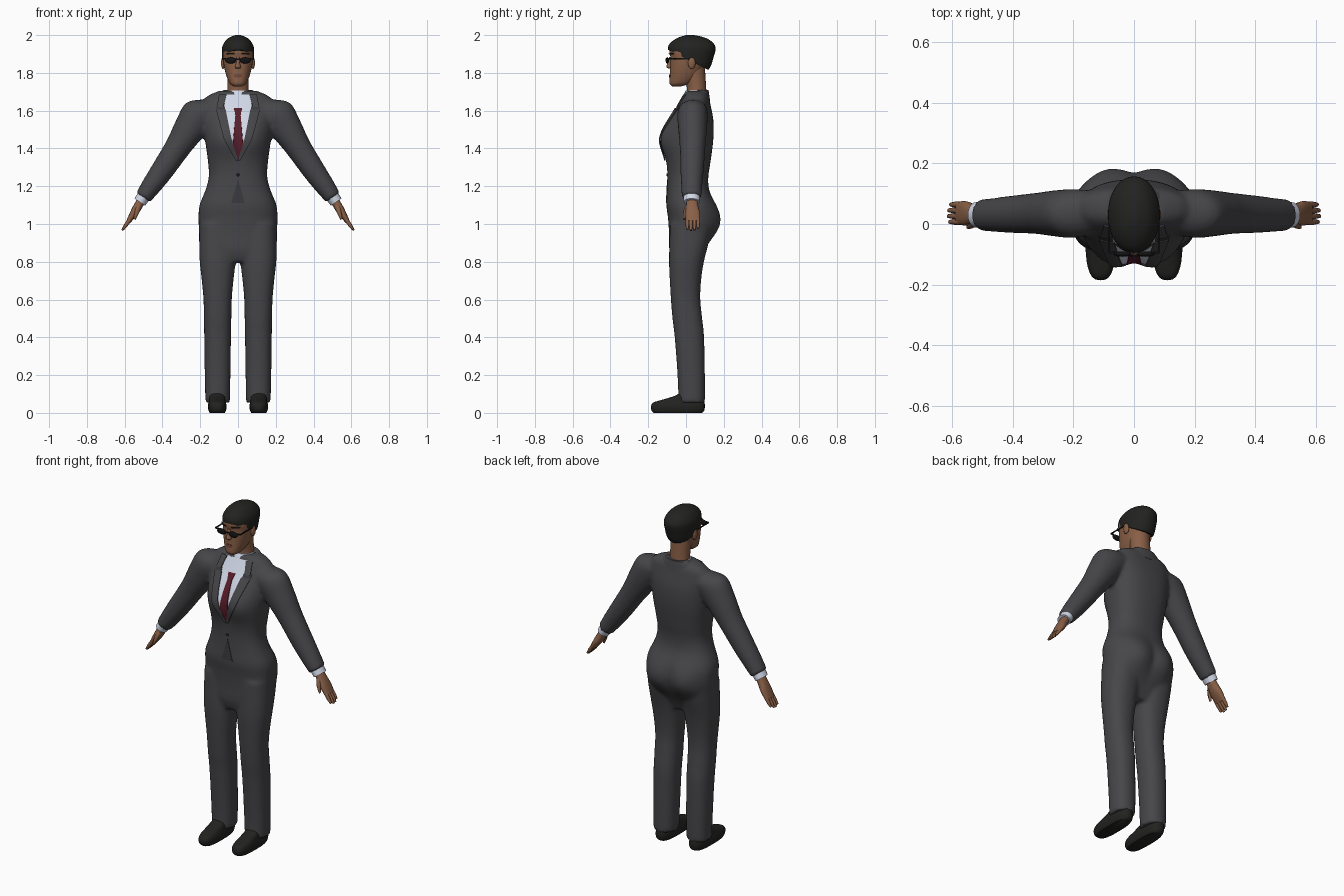
import bpy, bmesh, math
from mathutils import Vector
from mathutils.bvhtree import BVHTree

if "Cube" in bpy.data.objects:
    bpy.data.objects.remove(bpy.data.objects["Cube"])


def material(name, r, g, b):
    m = bpy.data.materials.new(name)
    m.diffuse_color = (r, g, b, 1)
    m.use_nodes = True
    m.node_tree.nodes["Principled BSDF"].inputs["Base Color"].default_value = m.diffuse_color
    return m


SUIT = material("charcoal_suit", .062, .060, .066)
DARK = material("dark_trouser_front", .042, .041, .045)
BLACK = material("black_hair_and_shoes", .016, .016, .015)
GLASS = material("glossy_black", .006, .006, .007)
SKIN = material("brown_skin", .25, .115, .062)
LIP = material("lip_brown", .17, .06, .038)
SHIRT = material("pale_shirt", .64, .68, .80)
TIE = material("dark_red_tie", .10, .012, .022)


def finish(name, bm, mat, angle=50):
    bmesh.ops.recalc_face_normals(bm, faces=bm.faces)
    me = bpy.data.meshes.new(name)
    bm.to_mesh(me)
    bm.free()
    me.materials.append(mat)
    me.shade_smooth()
    me.set_sharp_from_angle(angle=math.radians(angle))
    ob = bpy.data.objects.new(name, me)
    bpy.context.collection.objects.link(ob)
    return ob


def spline(keys, steps):
    """Smooth curve through tuples of numbers."""
    out = []
    for i in range(len(keys) - 1):
        p0, p1, p2 = keys[max(i - 1, 0)], keys[i], keys[i + 1]
        p3 = keys[min(i + 2, len(keys) - 1)]
        for s in range(steps):
            t = s / steps
            out.append([.5 * (2 * b + (c - a) * t + (2 * a - 5 * b + 4 * c - d) * t * t
                              + (3 * b - a - 3 * c + d) * t ** 3)
                        for a, b, c, d in zip(p0, p1, p2, p3)])
    return out + [list(keys[-1])]


def loft(bm, keys, n=24, power=2.0, tilt=0.0, side=1, steps=4):
    """Skin rings (x, y, z, half width, half depth); side=-1 mirrors in x."""
    rings = []
    for x, y, z, a, b in spline(keys, steps):
        ring = []
        for k in range(n):
            c, s = math.cos(math.tau * k / n), math.sin(math.tau * k / n)
            c = math.copysign(abs(c) ** (2 / power), c) * a
            s = math.copysign(abs(s) ** (2 / power), s) * b
            ring.append(bm.verts.new((side * (x + c * math.cos(tilt)), y + s,
                                      z + c * math.sin(tilt))))
        rings.append(ring)
    for r, q in zip(rings, rings[1:]):
        for k in range(n):
            bm.faces.new((r[k], r[(k + 1) % n], q[(k + 1) % n], q[k]))
    bm.faces.new(rings[0])
    bm.faces.new(rings[-1])


def stack(rows, cx=0):
    """Rows (z, half width, front y, back y) to loft rings."""
    return [(cx, (f + b) / 2, z, w, (b - f) / 2) for z, w, f, b in rows]


def ball(name, loc, size, mat, seg=20):
    bm = bmesh.new()
    bmesh.ops.create_uvsphere(bm, u_segments=seg, v_segments=10, radius=1)
    for v in bm.verts:
        v.co = Vector(a * b + c for a, b, c in zip(v.co, size, loc))
    return finish(name, bm, mat)


def box(name, loc, size, mat):
    bm = bmesh.new()
    bmesh.ops.create_cube(bm, size=1)
    for v in bm.verts:
        v.co = Vector(a * b + c for a, b, c in zip(v.co, size, loc))
    return finish(name, bm, mat, 30)


# Suit: torso, legs and sleeves fused into one smooth skin
bm = bmesh.new()
loft(bm, stack([(.80, .12, -.07, .07), (.86, .185, -.088, .095), (.95, .205, -.09, .135),
                (1.03, .209, -.095, .15), (1.10, .204, -.104, .148), (1.18, .172, -.10, .122),
                (1.25, .155, -.098, .118), (1.33, .159, -.098, .13), (1.45, .175, -.095, .145),
                (1.55, .185, -.078, .145), (1.63, .19, -.04, .13), (1.675, .165, -.015, .12),
                (1.705, .10, 0, .105)]), 40, 2.4)
for v in bm.verts:
    def bump(x, z, r):
        return math.exp(-((abs(v.co.x) - x) ** 2 + (v.co.z - z) ** 2) / (2 * r * r))
    if v.co.y < 0:
        v.co.y -= .045 * bump(.075, 1.45, .068)
    else:
        v.co.y += .04 * bump(.085, 1.01, .068)
LEG = [(.055, .065, -.04, .10), (.2, .068, -.045, .10), (.4, .071, -.06, .096),
       (.5, .073, -.072, .086), (.6, .075, -.08, .076), (.7, .084, -.086, .08),
       (.8, .095, -.09, .095), (.9, .098, -.088, .12), (1.0, .098, -.085, .14)]
ARM = [(.12, .04, 1.62, .07, .065), (.195, .035, 1.588, .096, .08), (.26, .035, 1.50, .084, .076),
       (.32, .035, 1.405, .069, .068), (.40, .032, 1.285, .061, .062),
       (.46, .03, 1.20, .053, .056), (.503, .03, 1.14, .044, .052)]
TILT = .607
for s in (1, -1):
    loft(bm, stack(LEG, .108), 28, 2.3, side=s)
    loft(bm, ARM, 28, 2.0, TILT, s)
suit = finish("suit", bm, SUIT)
rm = suit.modifiers.new("fuse", 'REMESH')
rm.mode, rm.voxel_size, rm.use_smooth_shade = 'VOXEL', .011, True
sm = suit.modifiers.new("soften", 'SMOOTH')
sm.factor, sm.iterations = .5, 5
dg = bpy.context.evaluated_depsgraph_get()
fused = bpy.data.meshes.new_from_object(suit.evaluated_get(dg))
suit.modifiers.clear()
suit.data = fused
fused.materials.clear()
fused.materials.append(SUIT)
fused.shade_smooth()


def tree_of(ob):
    return BVHTree.FromPolygons([v.co for v in ob.data.vertices],
                                [p.vertices[:] for p in ob.data.polygons])


def patch(name, tree, rows, mat, lift, cols=8, thick=.004, side=1):
    """Thin plate laid on the front of a surface; rows (z, x from, x to)."""
    bm = bmesh.new()
    fine = []
    for (z0, a0, b0), (z1, a1, b1) in zip(rows, rows[1:]):
        m = max(1, round(abs(z1 - z0) / .012))
        fine += [(z0 + (z1 - z0) * i / m, a0 + (a1 - a0) * i / m, b0 + (b1 - b0) * i / m)
                 for i in range(m)]
    grid, last = [], -.05
    for z, a, b in fine + [rows[-1]]:
        line = []
        for i in range(cols + 1):
            x = side * (a + (b - a) * i / cols)
            hit = tree.ray_cast(Vector((x, -1, z)), Vector((0, 1, 0)))[0]
            last = hit.y if hit else last
            line.append(bm.verts.new((x, last - lift, z)))
        grid.append(line)
    for r, q in zip(grid, grid[1:]):
        for i in range(cols):
            bm.faces.new((r[i], r[i + 1], q[i + 1], q[i]))
    bmesh.ops.recalc_face_normals(bm, faces=bm.faces)
    bmesh.ops.solidify(bm, geom=bm.faces[:], thickness=thick)
    bmesh.ops.remove_doubles(bm, verts=bm.verts, dist=.0003)
    return finish(name, bm, mat, 40)


# Shirt front, tie, lapels, jacket opening and button
chest = tree_of(suit)
patch("shirt_front", chest, [(1.34, -.002, .002), (1.45, -.038, .038), (1.60, -.075, .075),
                             (1.685, -.068, .068)], SHIRT, .004)
patch("tie", chest, [(1.345, -.002, .002), (1.42, -.026, .026), (1.58, -.014, .014),
                     (1.615, -.022, .022)], TIE, .009)
for s, tag in ((1, "left"), (-1, "right")):
    patch(tag + "_lapel", chest, [(1.335, -.001, .012), (1.45, .034, .075), (1.60, .064, .115),
                                  (1.605, .064, .112)], SUIT, .010, 5, .006, s)
    patch(tag + "_collar_flap", chest, [(1.62, .078, .112), (1.685, .062, .10)],
          SUIT, .009, 5, .006, s)
    patch(tag + "_lapel_notch", chest, [(1.603, .07, .115), (1.622, .07, .118)],
          DARK, .006, 4, .004, s)
patch("jacket_opening", chest, [(1.112, -.036, .036), (1.235, -.001, .001)], DARK, .003)
ball("jacket_button", (0, chest.ray_cast(Vector((0, -1, 1.26)), Vector((0, 1, 0)))[0].y, 1.26),
     (.008, .006, .008), BLACK, 12)

# Neck, shirt collar and jacket collar
bm = bmesh.new()
loft(bm, stack([(1.64, .062, -.005, .11), (1.70, .057, .005, .108), (1.75, .056, .0, .105),
                (1.83, .058, -.02, .10)]))
finish("neck", bm, SKIN)
bm = bmesh.new()
loft(bm, stack([(1.63, .075, -.03, .115), (1.68, .069, -.014, .115), (1.708, .063, 0, .113)]))
finish("shirt_collar", bm, SHIRT)
bm = bmesh.new()
loft(bm, stack([(1.65, .125, .025, .128), (1.69, .10, .035, .122), (1.71, .074, .05, .119)]))
finish("jacket_collar", bm, SUIT)

# Head
bm = bmesh.new()
loft(bm, stack([(1.728, .022, -.072, -.03), (1.742, .042, -.086, .02), (1.77, .056, -.087, .06),
                (1.80, .066, -.085, .08), (1.84, .075, -.084, .10), (1.88, .080, -.082, .11),
                (1.92, .079, -.086, .11), (1.96, .06, -.05, .10)]), 32, 2.3)
head = finish("head", bm, SKIN)
face = tree_of(head)
bm = bmesh.new()
loft(bm, [(0, -.084, 1.822, .010, .006), (0, -.088, 1.832, .016, .016),
          (0, -.086, 1.85, .010, .013), (0, -.082, 1.885, .008, .007)], 12)
finish("nose", bm, SKIN)
patch("lips", face, [(1.776, -.012, .012), (1.785, -.026, .026), (1.794, -.012, .012)],
      LIP, .003)

# Hair cap trimmed along a sloping hairline
bm = bmesh.new()
loft(bm, stack([(1.78, .05, -.02, .085), (1.83, .075, -.07, .128), (1.88, .084, -.085, .145),
                (1.93, .085, -.095, .157), (1.96, .073, -.082, .142), (1.985, .050, -.045, .105),
                (2.0, .015, .0, .045)]), 32, 2.1)
cut = bmesh.ops.bisect_plane(bm, geom=bm.verts[:] + bm.edges[:] + bm.faces[:],
                             plane_co=(0, -.095, 1.922), plane_no=(0, .5, 1), clear_inner=True)
bmesh.ops.contextual_create(
    bm, geom=[e for e in cut["geom_cut"] if isinstance(e, bmesh.types.BMEdge)])
finish("hair", bm, BLACK)

# Sunglasses bridge
box("glasses_bridge", (0, -.106, 1.872), (.026, .006, .006), GLASS)

for s, tag in ((1, "left"), (-1, "right")):
    # Face details
    ball(tag + "_ear", (s * .079, .03, 1.852), (.011, .02, .032), SKIN, 14)
    patch(tag + "_eyebrow", face, [(1.897, .018, .056), (1.904, .018, .06)],
          BLACK, .003, 5, .004, s)
    ball(tag + "_lens", (s * .039, -.099, 1.866), (.029, .009, .017), GLASS)
    box(tag + "_glasses_temple", (s * .081, -.03, 1.875), (.005, .13, .006), GLASS)
    box(tag + "_glasses_hinge", (s * .073, -.095, 1.875), (.02, .008, .007), GLASS)

    # Cuff, palm, fingers and thumb
    bm = bmesh.new()
    loft(bm, [(.495, .03, 1.152, .036, .044), (.520, .03, 1.116, .034, .042)], 20, 2, TILT, s)
    finish(tag + "_cuff", bm, SHIRT)
    bm = bmesh.new()
    loft(bm, [(.505, .032, 1.135, .022, .028), (.532, .033, 1.09, .023, .033),
              (.553, .035, 1.055, .020, .040), (.580, .036, 1.013, .012, .038)],
         16, 2.4, TILT, s)
    for y, reach in ((.007, .90), (.026, 1.0), (.045, .97), (.064, .82)):
        dx, dz = .043 * reach, -.062 * reach
        loft(bm, [(.570, y, 1.028, .011, .010), (.570 + dx * .6, y, 1.028 + dz * .6, .010, .0095),
                  (.570 + dx, y, 1.028 + dz, .005, .006)], 8, 2, TILT, s, 2)
    loft(bm, [(.522, .012, 1.10, .014, .012), (.535, -.004, 1.065, .013, .011),
              (.548, -.010, 1.025, .006, .006)], 8, 2, TILT, s, 2)
    finish(tag + "_hand", bm, SKIN)

    # Shoe
    bm = bmesh.new()
    loft(bm, stack([(0, .040, -.170, .085), (.012, .046, -.182, .096), (.035, .050, -.185, .10),
                    (.055, .046, -.172, .098), (.07, .043, -.125, .096), (.09, .042, -.06, .092),
                    (.11, .04, -.03, .08)], .11), 28, 2.8, side=s)
    finish(tag + "_shoe", bm, BLACK)
